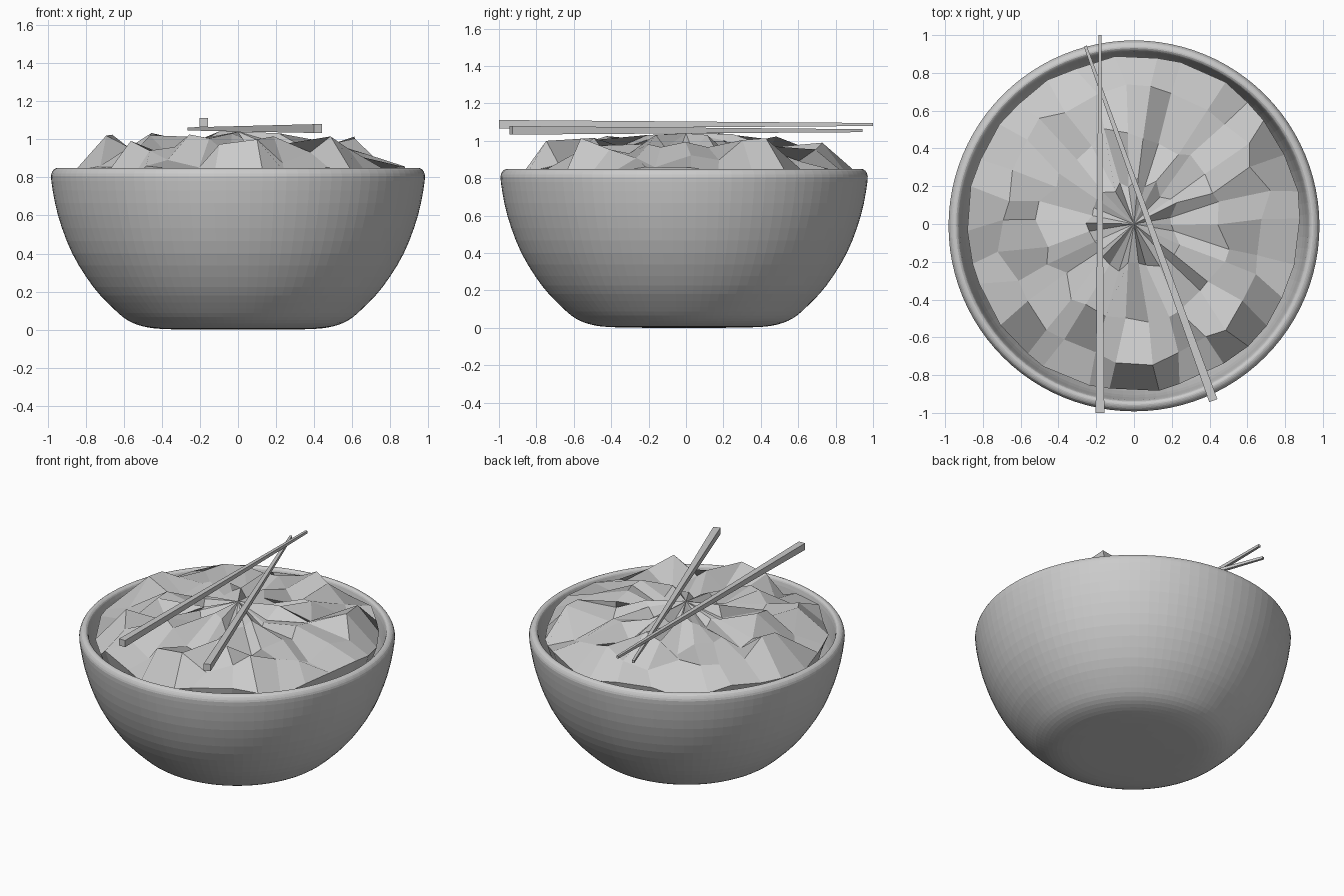
import bpy, bmesh, math, random
from mathutils import Vector

if "Cube" in bpy.data.objects:
    bpy.data.objects.remove(bpy.data.objects["Cube"])

random.seed(4)


def make_object(name, bm):
    bmesh.ops.recalc_face_normals(bm, faces=bm.faces)
    mesh = bpy.data.meshes.new(name)
    bm.to_mesh(mesh)
    bm.free()
    obj = bpy.data.objects.new(name, mesh)
    bpy.context.collection.objects.link(obj)
    return obj


def bridge(bm, a, b):
    n = len(a)
    for i in range(n):
        j = (i + 1) % n
        bm.faces.new((a[i], a[j], b[j], b[i]))


def fan(bm, ring, tip):
    for i in range(len(ring)):
        bm.faces.new((ring[i], ring[(i + 1) % len(ring)], tip))


def smooth_path(pts, steps):
    """Catmull-Rom curve through the points."""
    p = [Vector(q) for q in [pts[0]] + pts + [pts[-1]]]
    out = []
    for i in range(1, len(p) - 2):
        a, b, c, d = p[i - 1:i + 3]
        for s in range(steps):
            t = s / steps
            out.append(0.5 * (2 * b + (c - a) * t + (2 * a - 5 * b + 4 * c - d) * t * t
                              + (3 * b - a - 3 * c + d) * t ** 3))
    return out + [p[-1]]


# Bowl: lathed profile, outside from the base up over the rim and down inside
profile = [(0.20, 0.0), (0.40, 0.004), (0.50, 0.018), (0.58, 0.05), (0.655, 0.112),
           (0.76, 0.225), (0.87, 0.40), (0.945, 0.60), (0.98, 0.78), (0.975, 0.83),
           (0.955, 0.848), (0.935, 0.845), (0.922, 0.81), (0.895, 0.63), (0.82, 0.41),
           (0.69, 0.23), (0.52, 0.10), (0.30, 0.07)]
SEG = 96
bm = bmesh.new()
rings = []
for r, z in smooth_path(profile, 3):
    rings.append([bm.verts.new((r * math.cos(2 * math.pi * i / SEG),
                                r * math.sin(2 * math.pi * i / SEG) - 0.01, z))
                  for i in range(SEG)])
for a, b in zip(rings, rings[1:]):
    bridge(bm, a, b)
fan(bm, rings[0], bm.verts.new((0, -0.01, 0)))
fan(bm, rings[-1], bm.verts.new((0, -0.01, 0.07)))
make_object("bowl", bm)

# Rice: faceted mound, jittered polar grid; (radius, height, r jitter, z jitter)
layers = [(0.23, 0.985, 0.04, 0.06), (0.48, 0.965, 0.05, 0.075),
          (0.71, 0.94, 0.045, 0.095), (0.885, 0.82, 0.01, 0.04),
          (0.83, 0.66, 0.0, 0.0)]
N = 30
bm = bmesh.new()
rings = []
for k, (r, z, jr, jz) in enumerate(layers):
    ring = []
    for i in range(N):
        a = 2 * math.pi * (i + random.uniform(-0.25, 0.25)) / N
        rr = r + random.uniform(-jr, jr)
        # pairs of high and low columns give blocky lumps
        lump = 0.5 if (i // 2 + k) % 2 else -0.5
        dz = jz * (lump + random.uniform(-0.5, 0.5))
        ring.append(bm.verts.new((rr * math.cos(a), rr * math.sin(a), z + dz)))
    rings.append(ring)
fan(bm, rings[0], bm.verts.new((0, 0, 1.04)))
for a, b in zip(rings, rings[1:]):
    bridge(bm, a, b)
fan(bm, rings[-1], bm.verts.new((0, 0, 0.66)))
make_object("rice", bm)


# Chopsticks: square bars tapering from the thick end to the tip
def chopstick(name, start, end, w0=0.046, w1=0.016):
    start, end = Vector(start), Vector(end)
    side = (end - start).cross(Vector((0, 0, 1))).normalized()
    up = side.cross(end - start).normalized()
    bm = bmesh.new()
    ends = []
    for p, w in ((start, w0 / 2), (end, w1 / 2)):
        ends.append([bm.verts.new(p + side * w * u + up * w * v)
                     for u, v in ((-1, -1), (1, -1), (1, 1), (-1, 1))])
        bm.faces.new(ends[-1])
    bridge(bm, *ends)
    make_object(name, bm)


chopstick("chopstick_straight", (-0.18, -1.0, 1.088), (-0.18, 1.0, 1.087))
chopstick("chopstick_crossed", (0.42, -0.935, 1.056), (-0.258, 0.942, 1.054))
